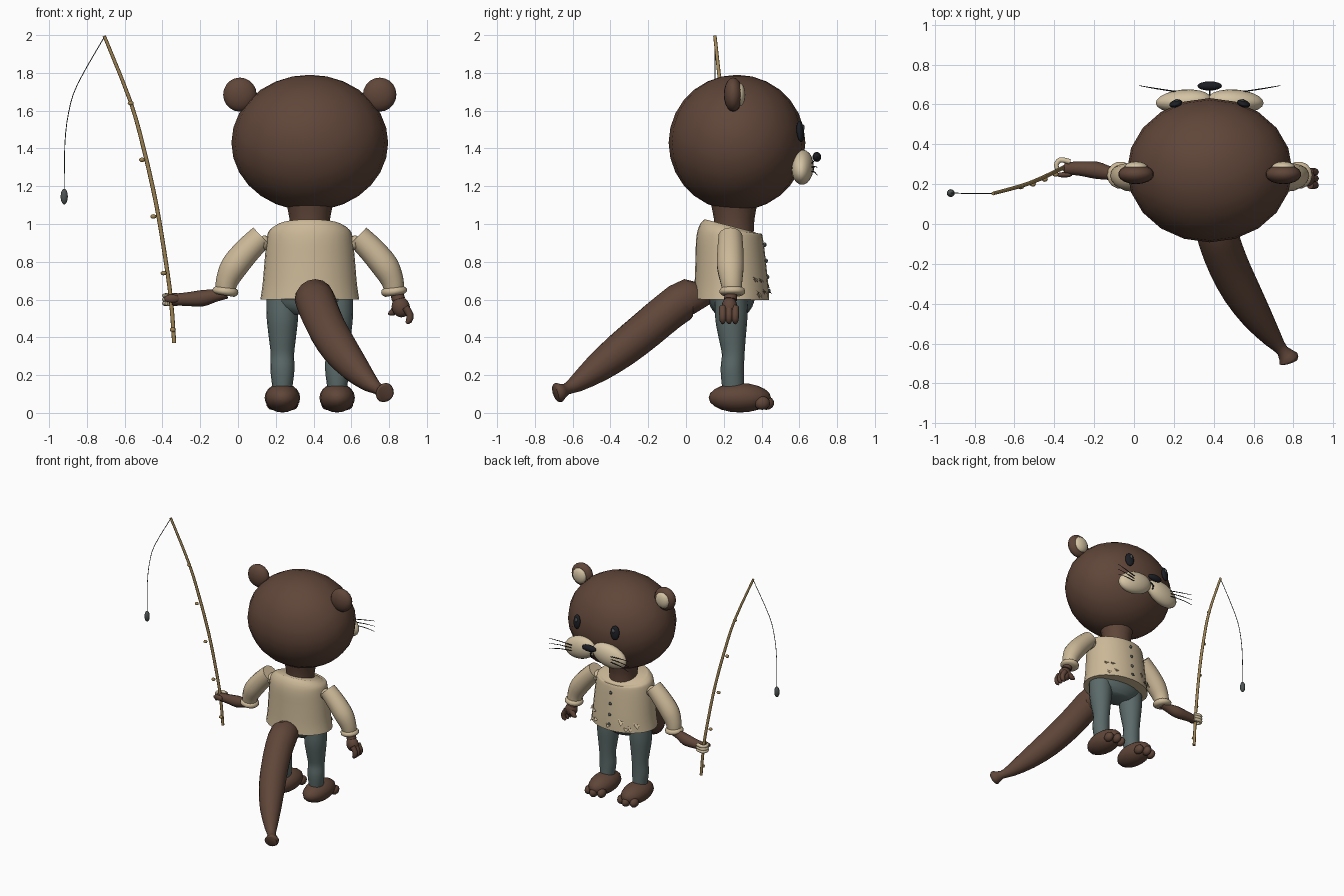
import bpy, bmesh, math, random
from mathutils import Vector, Matrix, Euler

random.seed(4)
CX = 0.38  # body centre line


def material(name, rgb):
    m = bpy.data.materials.new(name)
    m.diffuse_color = (*rgb, 1)
    return m


FUR = material("brown fur", (0.115, 0.060, 0.040))
CREAM = material("cream fur", (0.66, 0.55, 0.37))
SHIRT = material("tan cloth", (0.60, 0.48, 0.31))
PANTS = material("grey green trousers", (0.105, 0.145, 0.142))
ROD = material("bamboo", (0.36, 0.24, 0.09))
BLACK = material("black", (0.012, 0.013, 0.017))
GREY = material("dark grey", (0.075, 0.085, 0.085))
TEAR = material("torn cloth", (0.22, 0.16, 0.095))


def finish(name, bm, mat, smooth=True):
    bmesh.ops.recalc_face_normals(bm, faces=bm.faces)
    me = bpy.data.meshes.new(name)
    bm.to_mesh(me)
    bm.free()
    me.materials.append(mat)
    for p in me.polygons:
        p.use_smooth = smooth
    ob = bpy.data.objects.new(name, me)
    bpy.context.collection.objects.link(ob)
    if smooth:
        bpy.ops.object.select_all(action='DESELECT')
        ob.select_set(True)
        bpy.context.view_layer.objects.active = ob
        bpy.ops.object.shade_smooth_by_angle(angle=math.radians(50))
    return ob


def ball(name, loc, size, mat, rot=(0, 0, 0), seg=16, rings=10):
    bm = bmesh.new()
    mtx = (Matrix.Translation(loc) @ Euler(rot).to_matrix().to_4x4()
           @ Matrix.Diagonal((*size, 1)))
    bmesh.ops.create_uvsphere(bm, u_segments=seg, v_segments=rings, radius=1, matrix=mtx)
    return finish(name, bm, mat)


def spline(rows, steps):
    """Catmull-Rom through rows of numbers."""
    out = []
    for i in range(len(rows) - 1):
        a, b, c, d = (rows[max(0, min(len(rows) - 1, i + k))] for k in (-1, 0, 1, 2))
        for s in range(steps):
            t = s / steps
            out.append([0.5 * (2 * q + (r - p) * t + (2 * p - 5 * q + 4 * r - w) * t * t
                        + (3 * q - p - 3 * r + w) * t ** 3) for p, q, r, w in zip(a, b, c, d)])
    return out + [list(rows[-1])]


def tube(name, rows, mat, sides=12, steps=3, ref=(0, 1, 0)):
    """Sweep along rows of x, y, z, radius (optional second radius)."""
    rows = spline(rows, steps)
    pts = [Vector(r[:3]) for r in rows]
    bm = bmesh.new()
    loops = []
    for i, r in enumerate(rows):
        t = (pts[min(i + 1, len(pts) - 1)] - pts[max(i - 1, 0)]).normalized()
        u = t.cross(Vector(ref)).normalized()
        v = t.cross(u)
        loops.append([bm.verts.new(pts[i] + u * r[3] * math.cos(a) + v * r[-1] * math.sin(a))
                      for a in (math.tau * k / sides for k in range(sides))])
    for a, b in zip(loops, loops[1:]):
        for k in range(sides):
            j = (k + 1) % sides
            bm.faces.new((a[k], a[j], b[j], b[k]))
    bm.faces.new(loops[0])
    bm.faces.new(loops[-1])
    return finish(name, bm, mat)


# Head and neck
ball("head", (CX, 0.27, 1.43), (0.415, 0.362, 0.36), FUR, seg=20, rings=14)
tube("neck", [(CX, 0.255, 0.96, 0.105), (CX, 0.255, 1.03, 0.108), (CX, 0.255, 1.14, 0.13)], FUR, 16)

# Shirt body with ragged hem underside left plain
tube("shirt", [(CX, 0.24, 0.60, 0.262, 0.20), (CX, 0.24, 0.68, 0.25, 0.195),
               (CX, 0.235, 0.82, 0.238, 0.185), (CX, 0.23, 0.92, 0.228, 0.177),
               (CX, 0.23, 0.965, 0.215, 0.165), (CX, 0.235, 0.99, 0.175, 0.14)], SHIRT, 28)
tube("hips", [(CX, 0.24, 0.52, 0.11, 0.08), (CX, 0.24, 0.56, 0.19, 0.11),
              (CX, 0.24, 0.62, 0.22, 0.13)], PANTS, 16)
for z in (0.89, 0.805, 0.72, 0.645):
    ball("button", (CX, 0.417 + (0.89 - z) * 0.09, z), (0.012, 0.009, 0.012), GREY, seg=8, rings=6)


def on_shirt(a, z, out):
    k = (z - 0.6) / 0.39
    return Vector((CX + (0.262 - 0.035 * k + out) * math.sin(a), 0.24 + (0.20 - 0.02 * k + out) * math.cos(a), z))


# Torn slits and loose flaps on the chest side
for i in range(9):
    a, z = random.uniform(-1.0, 1.0), random.uniform(0.62, 0.72)
    w, h = random.uniform(0.05, 0.11), random.uniform(0.01, 0.03)
    for name, mat, off, lift in (("tear", TEAR, 0, 0.004), ("flap", SHIRT, h * 0.8, 0.022)):
        bm = bmesh.new()
        vs = [bm.verts.new(p) for p in (on_shirt(a - w, z, 0.004), on_shirt(a, z - h, lift),
                                        on_shirt(a + w, z + off, 0.004), on_shirt(a, z + h * 0.4, 0.005))]
        bm.faces.new(vs[:3])
        bm.faces.new((vs[0], vs[2], vs[3]))
        finish(name, bm, mat, False)

# Paired parts, s = -1 on the rod side
for s in (-1, 1):
    def X(d):
        return CX + s * d

    # Ears
    ball("ear", (X(0.37), 0.25, 1.685), (0.09, 0.05, 0.09), FUR, seg=18)
    ball("inner_ear", (X(0.37), 0.284, 1.685), (0.06, 0.03, 0.062), CREAM)
    # Eyes with small glint
    ball("eye", (X(0.17), 0.605, 1.49), (0.034, 0.018, 0.056), BLACK, (0.1, 0, -s * 0.3))
    ball("eye_glint", (X(0.165), 0.62, 1.51), (0.012, 0.008, 0.017), GREY, seg=8, rings=6)
    # Muzzle cheeks and whiskers
    ball("cheek", (X(0.13), 0.617, 1.30), (0.145, 0.058, 0.088), CREAM, (0, s * 0.25, -s * 0.08), 20, 12)
    for k in (-1, 0, 1):
        tube("whisker", [(X(0.17), 0.665, 1.30 + 0.022 * k, 0.0035),
                         (X(0.27), 0.68, 1.305 + 0.03 * k, 0.003),
                         (X(0.355), 0.695, 1.30 + 0.042 * k, 0.0015)], BLACK, 5, 2)
    # Sleeves and rolled cuffs
    tube("sleeve", [(X(0.255), 0.235, 0.935, 0.064), (X(0.33), 0.235, 0.86, 0.07),
                    (X(0.40), 0.235, 0.775, 0.072), (X(0.437), 0.24, 0.70, 0.06),
                    (X(0.447), 0.245, 0.645, 0.052)], SHIRT, 14)
    tube("cuff", [(X(0.445), 0.245, 0.665, 0.052), (X(0.446), 0.245, 0.655, 0.066),
                  (X(0.448), 0.245, 0.635, 0.068), (X(0.45), 0.245, 0.622, 0.05)], SHIRT, 14, 2)
    ball("shoulder_frill", (X(0.24), 0.235, 0.90), (0.03, 0.055, 0.04), SHIRT, seg=10, rings=8)
    # Legs
    x = X(0.145)
    tube("trouser_leg", [(x, 0.24, 0.60, 0.085, 0.085), (x, 0.24, 0.50, 0.083, 0.085),
                         (x, 0.245, 0.40, 0.072, 0.072), (x, 0.25, 0.31, 0.062, 0.06),
                         (x, 0.245, 0.23, 0.064, 0.062), (x, 0.25, 0.13, 0.052, 0.058)], PANTS, 16)
    # Feet and toes
    ball("foot", (x, 0.285, 0.08), (0.094, 0.165, 0.078), FUR)
    for k in (-1, 0, 1):
        ball("toe", (x + 0.056 * k, 0.425 - 0.022 * abs(k), 0.052), (0.031, 0.042, 0.036), FUR, seg=10, rings=8)

# Nose and mouth
ball("nose", (CX, 0.693, 1.355), (0.062, 0.023, 0.026), BLACK)
tube("mouth", [(CX, 0.645, 1.34, 0.005), (CX, 0.675, 1.30, 0.005), (CX, 0.665, 1.27, 0.004)],
     BLACK, 6, 2, (1, 0, 0))

# Free hand: palm, fingers and thumb
tube("wrist", [(0.835, 0.24, 0.65, 0.032), (0.85, 0.235, 0.60, 0.036)], FUR, 10)
ball("palm", (0.862, 0.23, 0.56), (0.048, 0.042, 0.055), FUR, (0, -0.3, 0))
for k in range(3):
    y = 0.195 + 0.033 * k
    tube("finger", [(0.885, y, 0.56, 0.02), (0.91, y, 0.52, 0.019),
                    (0.905, y, 0.488, 0.017), (0.89, y, 0.476, 0.008)], FUR, 8, 2)
tube("thumb", [(0.85, 0.25, 0.56, 0.022), (0.815, 0.262, 0.53, 0.018), (0.796, 0.262, 0.528, 0.007)], FUR, 8, 2)

# Holding arm and grip
tube("forearm", [(-0.06, 0.25, 0.635, 0.03), (-0.12, 0.255, 0.622, 0.034), (-0.19, 0.27, 0.607, 0.043),
                 (-0.27, 0.278, 0.602, 0.036), (-0.35, 0.28, 0.60, 0.03)], FUR, 12)
for k in (-1, 0, 1):
    z = 0.60 + 0.021 * k
    tube("curled_finger", [(-0.32, 0.312, z, 0.013), (-0.37, 0.322, z, 0.013),
                           (-0.39, 0.295, z, 0.012), (-0.378, 0.262, z, 0.01)], CREAM, 8, 3, (0, 0, 1))
ball("grip_thumb", (-0.35, 0.247, 0.605), (0.042, 0.014, 0.022), FUR, seg=10, rings=8)

# Fishing rod with knots, line and bob
tube("fishing_rod", [(-0.338, 0.29, 0.37, 0.011), (-0.355, 0.283, 0.60, 0.011), (-0.385, 0.268, 0.82, 0.011),
                     (-0.432, 0.245, 1.10, 0.011), (-0.497, 0.216, 1.39, 0.011),
                     (-0.57, 0.19, 1.65, 0.010), (-0.708, 0.153, 1.995, 0.009)], ROD, 8)
for x, y, z in ((-0.568, 0.187, 1.64), (-0.508, 0.2, 1.34), (-0.448, 0.225, 1.04),
                (-0.394, 0.25, 0.74), (-0.345, 0.275, 0.44)):
    ball("rod_knot", (x, y, z), (0.016, 0.013, 0.012), ROD, seg=8, rings=6)
tube("fishing_line", [(-0.708, 0.154, 1.99, 0.0025), (-0.85, 0.154, 1.74, 0.0025), (-0.897, 0.155, 1.59, 0.0025),
                      (-0.917, 0.155, 1.42, 0.0025), (-0.92, 0.155, 1.17, 0.0025)], GREY, 5)
ball("bob", (-0.92, 0.155, 1.145), (0.02, 0.02, 0.042), GREY, seg=10)

# Tail with pinched, flared tip
tube("tail", [(0.395, 0.085, 0.55, 0.05), (0.396, 0.065, 0.575, 0.09), (0.405, 0.01, 0.605, 0.105),
              (0.43, -0.09, 0.54, 0.104), (0.475, -0.21, 0.44, 0.102), (0.54, -0.34, 0.335, 0.096),
              (0.62, -0.47, 0.235, 0.077), (0.70, -0.58, 0.155, 0.047), (0.745, -0.635, 0.125, 0.03),
              (0.775, -0.675, 0.108, 0.053), (0.782, -0.69, 0.103, 0.042)], FUR, 16, 2, (0, 0, 1))
